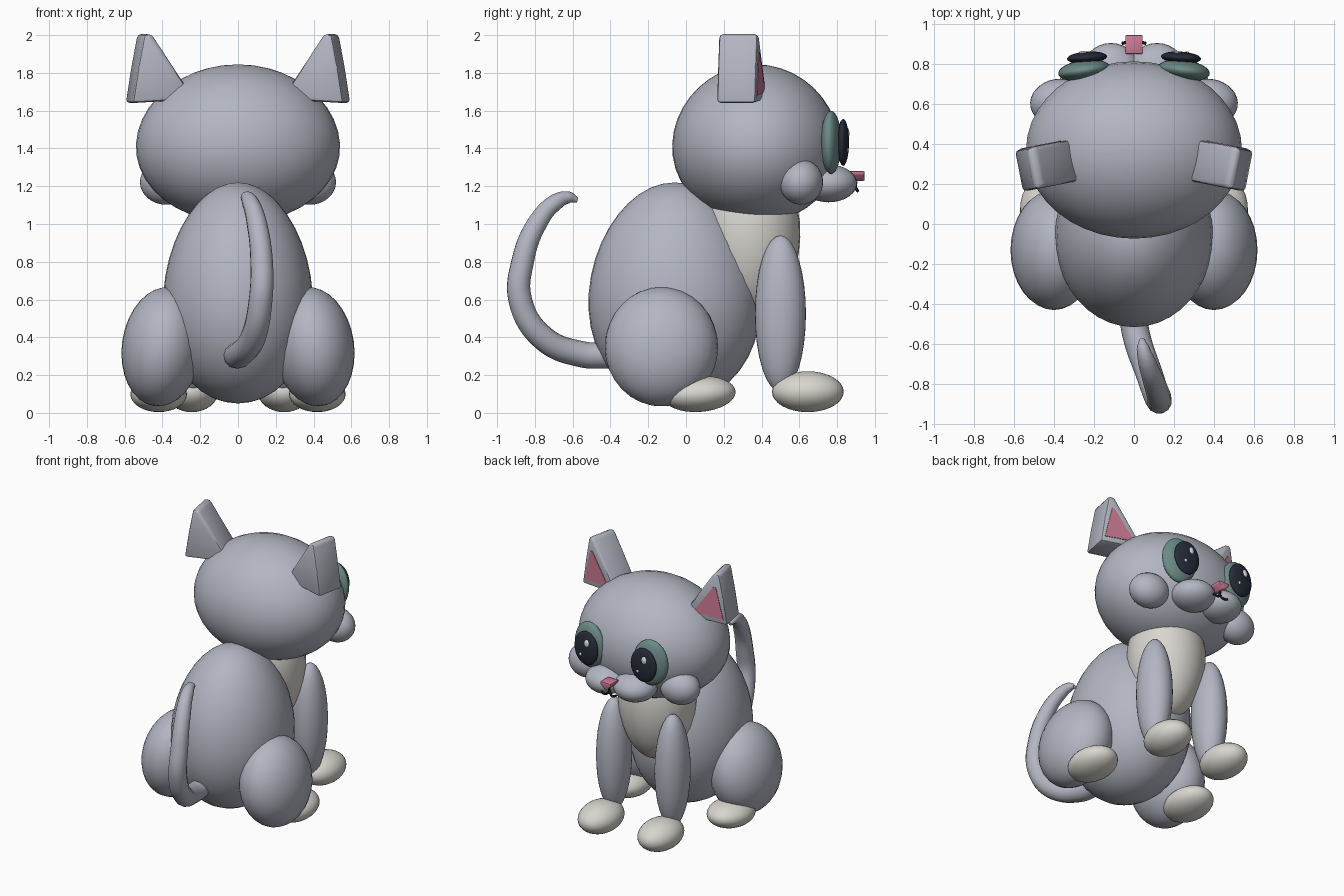
import bpy, bmesh, math
from mathutils import Matrix, Vector

if "Cube" in bpy.data.objects:
    bpy.data.objects.remove(bpy.data.objects["Cube"])


def material(name, rgb):
    m = bpy.data.materials.new(name)
    m.diffuse_color = (*rgb, 1)
    m.use_nodes = True
    m.node_tree.nodes["Principled BSDF"].inputs["Base Color"].default_value = m.diffuse_color
    return m


GREY = material("grey fur", (0.45, 0.47, 0.54))
CREAM = material("cream fur", (0.69, 0.67, 0.62))
TEAL = material("teal iris", (0.15, 0.26, 0.24))
NAVY = material("dark pupil", (0.018, 0.024, 0.04))
PINK = material("pink skin", (0.62, 0.20, 0.31))
WHITE = material("white glint", (0.9, 0.9, 0.9))
BLACK = material("black mouth", (0.01, 0.01, 0.012))


def finish(name, bm, mat, angle=60):
    bmesh.ops.recalc_face_normals(bm, faces=bm.faces)
    me = bpy.data.meshes.new(name)
    bm.to_mesh(me)
    bm.free()
    ob = bpy.data.objects.new(name, me)
    bpy.context.collection.objects.link(ob)
    me.materials.append(mat)
    bpy.ops.object.select_all(action='DESELECT')
    ob.select_set(True)
    bpy.context.view_layer.objects.active = ob
    bpy.ops.object.shade_smooth_by_angle(angle=math.radians(angle))
    return ob


def ball(name, loc, radii, mat, rot=(0, 0, 0), seg=32, taper=0):
    """Ellipsoid; taper narrows the top and widens the bottom."""
    bm = bmesh.new()
    bmesh.ops.create_uvsphere(bm, u_segments=seg, v_segments=seg // 2, radius=1)
    for v in bm.verts:
        k = 1 - taper * v.co.z
        v.co = Vector((v.co.x * radii[0] * k, v.co.y * radii[1] * k, v.co.z * radii[2]))
    r = Matrix.Identity(4)
    for a, ax in zip(rot, 'XYZ'):
        r = Matrix.Rotation(math.radians(a), 4, ax) @ r
    bm.transform(Matrix.Translation(loc) @ r)
    return finish(name, bm, mat)


def prism(name, outline, y0, y1, mat, matrix=None, bevel=0):
    """Outline in x, z extruded from y0 to y1."""
    bm = bmesh.new()
    a = [bm.verts.new((x, y0, z)) for x, z in outline]
    b = [bm.verts.new((x, y1, z)) for x, z in outline]
    bm.faces.new(a)
    bm.faces.new(b)
    n = len(a)
    for i in range(n):
        bm.faces.new((a[i], a[(i + 1) % n], b[(i + 1) % n], b[i]))
    bmesh.ops.recalc_face_normals(bm, faces=bm.faces)
    if bevel:
        bmesh.ops.bevel(bm, geom=bm.edges[:], offset=bevel, segments=2,
                        profile=0.5, affect='EDGES')
    bm.transform(matrix or Matrix.Identity(4))
    return finish(name, bm, mat, 40)


def tube(name, points, radius, mat):
    """Smooth tube through (x, y, z, radius factor) points."""
    cu = bpy.data.curves.new(name, 'CURVE')
    cu.dimensions = '3D'
    cu.bevel_depth = radius
    cu.bevel_resolution = 4
    cu.use_fill_caps = True
    sp = cu.splines.new('BEZIER')
    sp.bezier_points.add(len(points) - 1)
    for p, (x, y, z, r) in zip(sp.bezier_points, points):
        p.co = (x, y, z)
        p.radius = r
        p.handle_left_type = p.handle_right_type = 'AUTO'
    cu.materials.append(mat)
    ob = bpy.data.objects.new(name, cu)
    bpy.context.collection.objects.link(ob)
    bpy.ops.object.select_all(action='DESELECT')
    ob.select_set(True)
    bpy.context.view_layer.objects.active = ob
    bpy.ops.object.convert(target='MESH')
    bpy.ops.object.shade_smooth_by_angle(angle=math.radians(60))


# Body, chest and head
ball("body", (0, -0.06, 0.635), (0.395, 0.455, 0.585), GREY, taper=0.09, seg=40)
ball("chest", (0, 0.335, 0.93), (0.265, 0.27, 0.43), CREAM, taper=-0.05)
ball("head", (0, 0.37, 1.425), (0.54, 0.443, 0.42), GREY, taper=0.04, seg=40)

for s, side in ((1, "right"), (-1, "left")):
    # Legs and paws
    ball(side + "_haunch", (s * 0.4, -0.13, 0.35), (0.215, 0.3, 0.317), GREY, (0, s * -8, 0))
    ball(side + "_hind_paw", (s * 0.42, 0.07, 0.1), (0.15, 0.193, 0.095), CREAM, (4, 0, 0))
    ball(side + "_front_leg", (s * 0.24, 0.5, 0.525), (0.115, 0.135, 0.415), GREY)
    ball(side + "_front_paw", (s * 0.245, 0.645, 0.112), (0.14, 0.19, 0.108), CREAM)

    # Cheeks and muzzle
    ball(side + "_cheek", (s * 0.38, 0.61, 1.222), (0.14, 0.115, 0.12), GREY, (0, 0, s * -10))
    ball(side + "_muzzle", (s * 0.115, 0.755, 1.215), (0.15, 0.15, 0.1), GREY)

    # Eyes
    ball(side + "_iris", (s * 0.25, 0.768, 1.432), (0.13, 0.052, 0.167), TEAL, (0, 0, s * -8))
    ball(side + "_pupil", (s * 0.235, 0.832, 1.432), (0.1, 0.03, 0.124), NAVY, (0, 0, s * -4))
    ball(side + "_large_glint", (s * 0.235 - 0.02, 0.856, 1.48), (0.021, 0.009, 0.028), WHITE, seg=16)
    ball(side + "_small_glint", (s * 0.235 + 0.03, 0.857, 1.39), (0.011, 0.007, 0.013), WHITE, seg=12)

    # Ears: thick bevelled triangles, turned slightly outwards
    turn = Matrix.Translation((s * 0.445, 0.29, 0)) @ Matrix.Rotation(s * math.radians(-11), 4, 'Z')
    ear = [(s * x, z) for x, z in ((0.135, 1.64), (0.105, 1.83), (0.072, 2.005),
                                   (0.03, 2.005), (-0.2, 1.66))]
    prism(side + "_ear", ear, -0.105, 0.105, GREY, turn, 0.02)
    inner = [(s * x, z) for x, z in ((0.105, 1.68), (0.05, 1.91), (0.03, 1.91), (-0.12, 1.7))]
    prism(side + "_inner_ear", inner, 0.102, 0.109, PINK, turn)

    # Mouth half
    tube(side + "_mouth", [(0, 0.9, 1.225, 1), (s * 0.006, 0.898, 1.195, 1),
                           (s * 0.03, 0.908, 1.176, 1), (s * 0.06, 0.903, 1.185, 1)], 0.008, BLACK)

# Nose: small rounded triangle pointing down
prism("nose", [(-0.044, 1.28), (0.044, 1.28), (0.042, 1.262), (0.01, 1.228),
               (-0.01, 1.228), (-0.042, 1.262)], 0.85, 0.945, PINK, bevel=0.006)

# Tail
tube("tail", [(-0.01, -0.4, 0.305, 1.1), (0.01, -0.55, 0.31, 1.08), (0.08, -0.76, 0.4, 1.05),
              (0.12, -0.878, 0.6, 1), (0.125, -0.865, 0.8, 0.95), (0.1, -0.79, 1.0, 0.85),
              (0.065, -0.69, 1.115, 0.7), (0.045, -0.62, 1.14, 0.5), (0.04, -0.575, 1.125, 0.2)],
     0.064, GREY)
